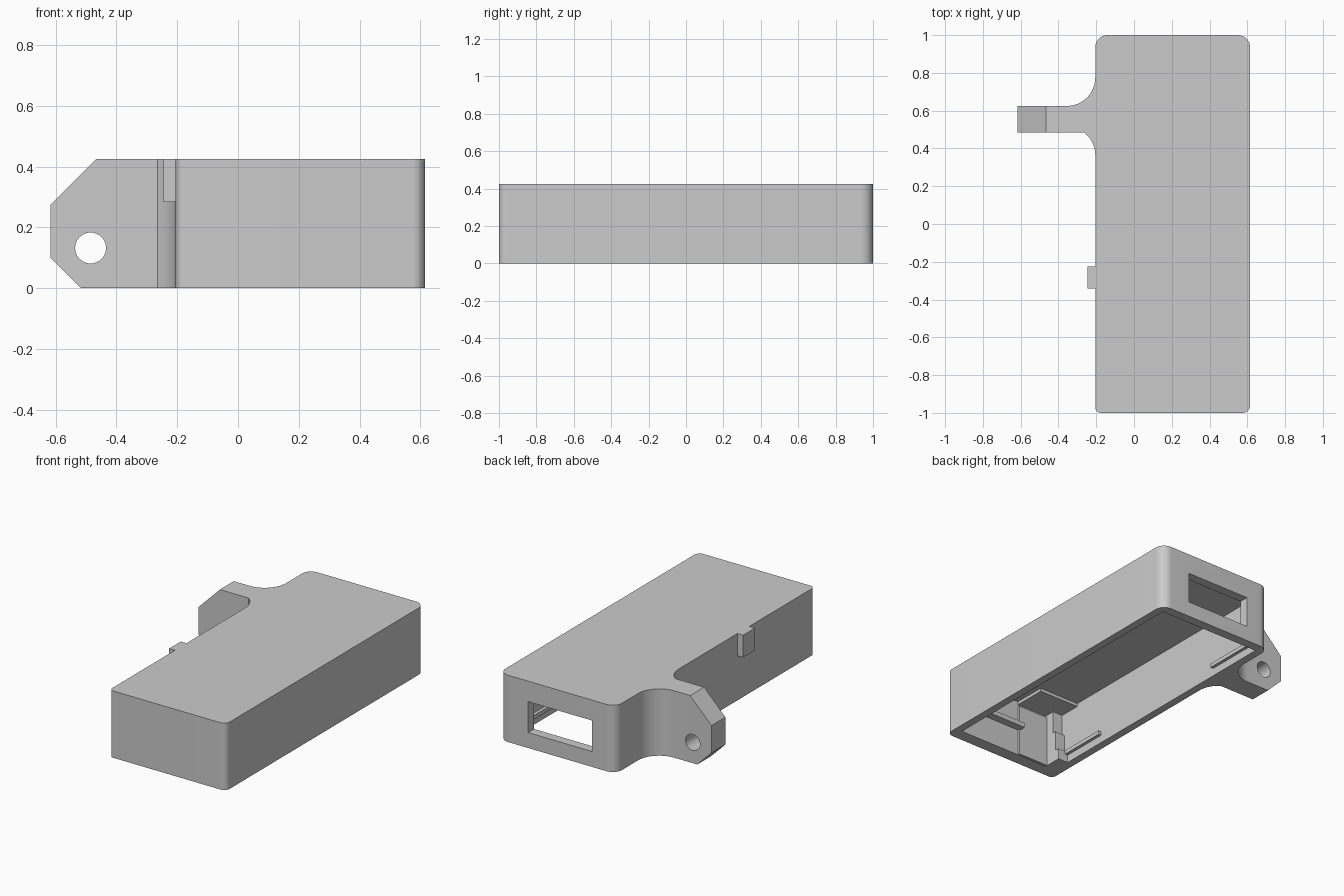
import bpy, bmesh
from math import sin, cos, pi, radians, acos, asin
from mathutils import Vector

cube = bpy.data.objects.get("Cube")
if cube:
    bpy.data.objects.remove(cube, do_unlink=True)

GREY = (0.6, 0.6, 0.6, 1)
mat = bpy.data.materials.new("plain grey")
mat.use_nodes = True
mat.diffuse_color = GREY
mat.node_tree.nodes["Principled BSDF"].inputs["Base Color"].default_value = GREY


def arc(cx, cy, r, a0, a1, n=12):
    return [(cx + r * cos(radians(a0 + (a1 - a0) * i / n)),
             cy + r * sin(radians(a0 + (a1 - a0) * i / n))) for i in range(n + 1)]


def prism(name, outline, lo, hi, axis="z"):
    """Extrude a 2D outline along one axis."""
    place = {"x": lambda a, b, c: (c, a, b),
             "y": lambda a, b, c: (a, c, b),
             "z": lambda a, b, c: (a, b, c)}[axis]
    bm = bmesh.new()
    face = bm.faces.new([bm.verts.new(place(a, b, lo)) for a, b in outline])
    ext = bmesh.ops.extrude_face_region(bm, geom=[face])
    verts = [v for v in ext["geom"] if isinstance(v, bmesh.types.BMVert)]
    bmesh.ops.translate(bm, verts=verts, vec=Vector(place(0, 0, hi - lo)))
    bmesh.ops.recalc_face_normals(bm, faces=bm.faces)
    mesh = bpy.data.meshes.new(name)
    bm.to_mesh(mesh)
    bm.free()
    mesh.materials.append(mat)
    obj = bpy.data.objects.new(name, mesh)
    bpy.context.collection.objects.link(obj)
    return obj


def box(name, x0, x1, y0, y1, z0, z1):
    return prism(name, [(x0, y0), (x1, y0), (x1, y1), (x0, y1)], z0, z1)


def cut(obj, cutter):
    cutter.hide_render = True
    mod = obj.modifiers.new("cut", "BOOLEAN")
    mod.operation, mod.solver, mod.object = "DIFFERENCE", "EXACT", cutter
    bpy.context.view_layer.objects.active = obj
    bpy.ops.object.modifier_apply(modifier=mod.name)
    bpy.data.objects.remove(cutter, do_unlink=True)


L, R, H = -0.205, 0.615, 0.425      # body sides and height
LI, RI, FI, BI = L + 0.05, R - 0.05, -0.92, 0.94    # inner wall faces
CEIL = 0.365
TIP, LUG0, LUG1 = -0.617, 0.485, 0.625              # lug end and sides
F = 0.15                                            # lug fillet radius

# Housing with filleted lug, as one plan outline
low = LUG0 - 0.12
kink = math_angle = asin(0.12 / F) * 180 / pi
plan = (arc(R - 0.04, -0.96, 0.04, -90, 0) + arc(R - 0.065, 0.935, 0.065, 0, 90)
        + arc(L + 0.065, 0.935, 0.065, 90, 180)
        + arc(L - F, LUG1 + F, F, 0, -90)
        + [(TIP, LUG1), (TIP, LUG0)]
        + arc(L - F, low, F, kink, 0)
        + arc(L + 0.03, -0.97, 0.03, 180, 270))
housing = prism("housing", plan, 0, H)

# Hollow open at the bottom, end window, lug chamfers and screw hole
cut(housing, box("cavity", LI, RI, FI, BI, -0.1, CEIL))
cut(housing, box("window", -0.04, 0.41, 0.8, 1.1, 0.098, 0.295))
cut(housing, prism("upper_chamfer", [(-0.467, H), (-0.467, 0.6), (-0.8, 0.6), (-0.8, 0.09)], 0.4, 0.7, "y"))
cut(housing, prism("lower_chamfer", [(-0.517, 0), (-0.517, -0.2), (-0.8, -0.2), (-0.8, 0.283)], 0.4, 0.7, "y"))
cut(housing, prism("screw_hole", arc(-0.485, 0.132, 0.051, 0, 350, 35), 0.4, 0.7, "y"))

# Side tab
box("side_tab", L - 0.04, L + 0.01, -0.342, -0.225, 0.283, H)

# Snap ridges on both long inner walls
for end, y in (("front", -0.81), ("back", 0.55)):
    box(end + "_ridge_right", LI - 0.01, LI + 0.02, y, y + 0.32, 0.05, 0.075)
    box(end + "_ridge_left", RI - 0.02, RI + 0.01, y, y + 0.32, 0.05, 0.075)

# Front supports: stepped bracket, pocket post, shelf and ceiling pad
steps = [(FI - 0.01, 0), (-0.8, 0), (-0.8, 0.07), (-0.83, 0.07), (-0.83, 0.2),
         (-0.85, 0.2), (-0.85, CEIL + 0.01), (FI - 0.01, CEIL + 0.01)]
prism("stepped_bracket", steps, LI - 0.01, -0.085, "x")
box("front_post", -0.09, 0.13, FI - 0.01, FI + 0.012, 0.002, 0.33)
box("front_shelf", 0.12, RI + 0.01, FI - 0.01, FI + 0.05, 0.17, 0.2)
box("ceiling_pad", LI - 0.01, 0.13, FI - 0.01, -0.71, 0.345, CEIL + 0.01)

# Smooth rounded corners, crisp edges
bpy.ops.object.select_all(action="DESELECT")
housing.select_set(True)
bpy.context.view_layer.objects.active = housing
bpy.ops.object.shade_smooth_by_angle(angle=radians(30))
